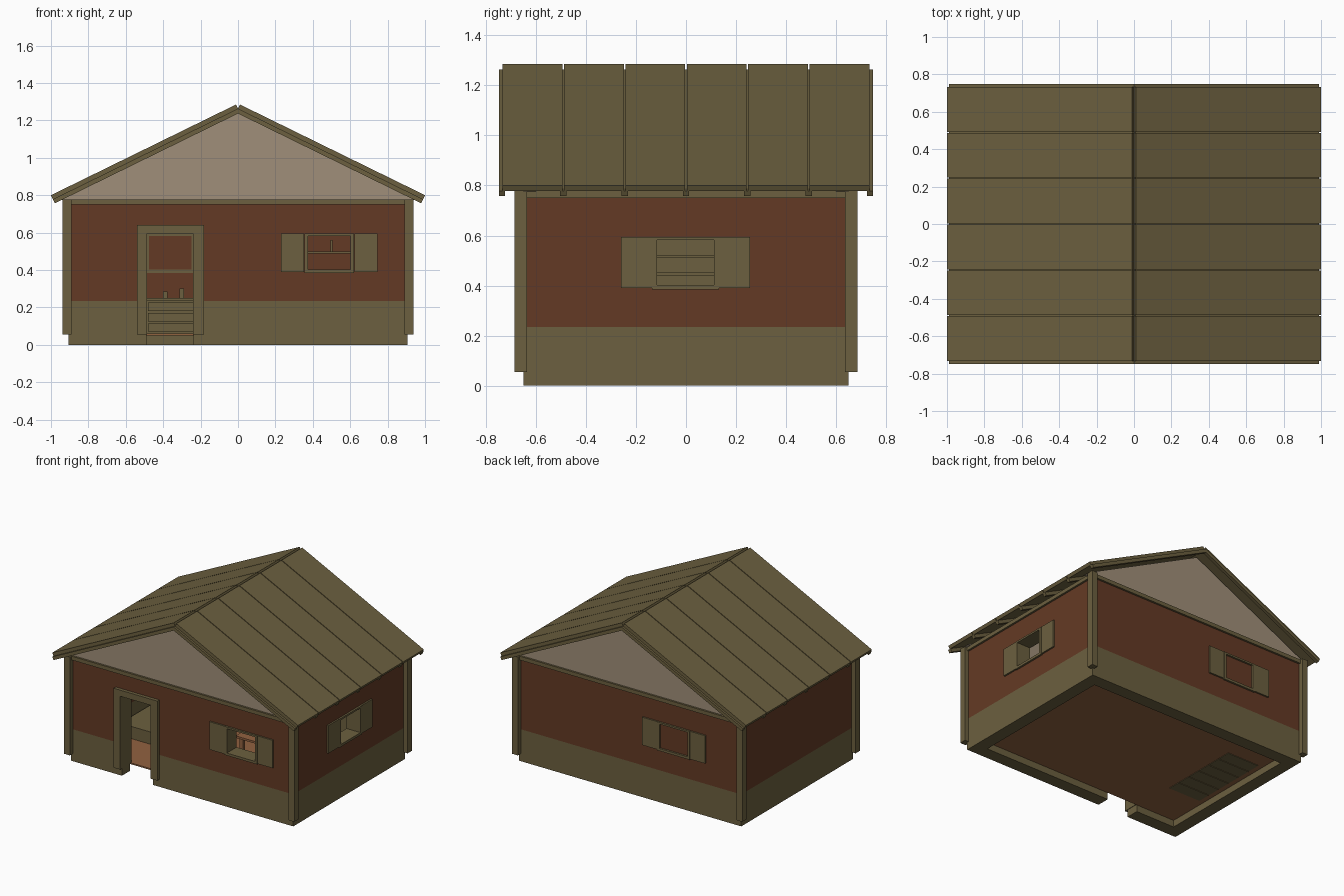
import bpy, bmesh, math
from mathutils import Matrix, Vector

cube = bpy.data.objects.get("Cube")
if cube:
    bpy.data.objects.remove(cube, do_unlink=True)


def material(name, rgb):
    m = bpy.data.materials.new(name)
    m.use_nodes = True
    m.diffuse_color = (*rgb, 1)
    m.node_tree.nodes["Principled BSDF"].inputs["Base Color"].default_value = (*rgb, 1)
    return m


OLIVE = material("olive wood", (0.150, 0.117, 0.050))
RED = material("red brown wall", (0.127, 0.042, 0.018))
BEIGE = material("beige plaster", (0.352, 0.275, 0.192))
FLOOR = material("warm floor wood", (0.284, 0.122, 0.051))


def finish(name, bm, mat):
    bmesh.ops.recalc_face_normals(bm, faces=bm.faces)
    me = bpy.data.meshes.new(name)
    bm.to_mesh(me)
    bm.free()
    me.materials.append(mat)
    ob = bpy.data.objects.new(name, me)
    bpy.context.collection.objects.link(ob)
    return ob


def box(name, x, y, z, mat=OLIVE, turn=0):
    """Box from (min, max) pairs, optionally turned about the vertical axis."""
    bm = bmesh.new()
    bmesh.ops.create_cube(bm, size=1)
    for v in bm.verts:
        v.co = Vector([p[0] if c < 0 else p[1] for c, p in zip(v.co, (x, y, z))])
    bm.transform(Matrix.Rotation(math.radians(turn), 4, 'Z'))
    return finish(name, bm, mat)


def prism(name, profile, y0, y1, mat=OLIVE):
    """Extrude an x-z profile along y."""
    bm = bmesh.new()
    face = bm.faces.new([bm.verts.new((x, y0, z)) for x, z in profile])
    new = bmesh.ops.extrude_face_region(bm, geom=[face])["geom"]
    verts = [g for g in new if isinstance(g, bmesh.types.BMVert)]
    bmesh.ops.translate(bm, verts=verts, vec=(0, y1 - y0, 0))
    return finish(name, bm, mat)


WX, WY, T = 0.905, 0.65, 0.095
PLINTH, WALL, FLOOR_Z = 0.235, 0.775, 0.055
WIN_Z = (0.385, 0.595)
DOOR = (-0.49, -0.237)

# (name, centre along wall, wall distance, turn)
WINDOWS = [("front", 0.488, WY, 0), ("side", -0.002, WX, 90), ("back", 0.362, WY, 180)]

# Wall bands with interior, door and window openings cut out
cutters = [box("cut_room", (-WX + T, WX - T), (-WY + T, WY - T), (-1, 2)),
           box("cut_door", DOOR, (-WY - 0.1, -WY + T + 0.1), (-0.1, 0.597))]
for n, u, d, turn in WINDOWS:
    cutters.append(box("cut_" + n, (u - 0.125, u + 0.125), (-d - 0.1, -d + T + 0.1),
                       (WIN_Z[0] + 0.008, WIN_Z[1] - 0.008), turn=turn))
for name, z, mat in (("plinth", (0, PLINTH), OLIVE), ("wall", (PLINTH, WALL), RED)):
    wall = box(name, (-WX, WX), (-WY, WY), z, mat)
    bpy.context.view_layer.objects.active = wall
    for c in cutters if name == "wall" else cutters[:2]:
        c.data.materials.clear()
        c.data.materials.append(mat)
        mod = wall.modifiers.new("opening", 'BOOLEAN')
        mod.operation, mod.solver, mod.object = 'DIFFERENCE', 'EXACT', c
        bpy.ops.object.modifier_apply(modifier=mod.name)
for c in cutters:
    bpy.data.objects.remove(c, do_unlink=True)

box("floor", (-WX + T, WX - T), (-WY + T, WY - T), (FLOOR_Z - 0.005, FLOOR_Z + 0.005), FLOOR)

# Corner posts and the beams along the wall tops
for sx in (-1, 1):
    for sy in (-1, 1):
        box("corner_post", sorted((sx * 0.89, sx * 0.937)), sorted((sy * 0.635, sy * 0.684)),
            (FLOOR_Z, WALL + 0.003))
for s in (-1, 1):
    box("gable_beam", (-0.89, 0.89), sorted((s * 0.63, s * 0.664)), (0.75, WALL + 0.003))
    box("eave_beam", sorted((s * 0.885, s * 0.919)), (-0.635, 0.635), (0.75, WALL + 0.003))

# Window frames, reaching through the wall, and open shutters
for n, u, d, turn in WINDOWS:
    depth = (-d - 0.014, -d + T + 0.004)
    lo, hi = WIN_Z
    for s in (-1, 1):
        box(n + "_window_jamb", sorted((u + s * 0.114, u + s * 0.133)), depth, WIN_Z, turn=turn)
        box(n + "_shutter", sorted((u + s * 0.134, u + s * 0.257)),
            (-d - 0.012, -d + 0.002), (lo + 0.005, hi), turn=turn)
    box(n + "_window_sill", (u - 0.114, u + 0.114), depth, (lo, lo + 0.018), turn=turn)
    box(n + "_window_head", (u - 0.114, u + 0.114), depth, (hi - 0.013, hi), turn=turn)

# Door surround
depth = (-WY - 0.025, -WY + T + 0.01)
box("door_jamb_right", (-0.54, DOOR[0] + 0.003), depth, (FLOOR_Z, 0.64))
box("door_jamb_left", (DOOR[1] - 0.003, -0.183), depth, (FLOOR_Z, 0.64))
box("door_head", DOOR, depth, (0.595, 0.64))

# Roof: six boards per slope over seven rafter pairs
RIDGE, SLOPE, STEP, THICK = 1.29, 0.49, 0.245, 0.024
ANG = math.atan(SLOPE)
SN, CS = math.sin(ANG), math.cos(ANG)


def under(x, t):
    """Point at depth t square to the roof surface below position x."""
    return (x - t * SN, RIDGE - SLOPE * x - t * CS)


board = [under(THICK * SN, 0), under(1, 0), under(1, THICK), under(THICK * SN, THICK)]
for side in (-1, 1):
    prof = [(side * x, z) for x, z in board]
    for i in range(6):
        y = (i - 3) * STEP
        prism("roof_board", prof, y + 0.003, y + STEP - 0.003)

half = [under(1, THICK), under(1, 2 * THICK)]
top, low = RIDGE - THICK / CS, RIDGE - 2 * THICK / CS
chevron = [(0, top), *half, (0, low)] + [(-x, z) for x, z in reversed(half)]
for i in range(7):
    y = (i - 3) * STEP
    prism("rafter_pair", chevron, y - 0.0125, y + 0.0125)

# Gable infill
foot = (low - WALL) / SLOPE
for s in (-1, 1):
    prism("gable", [(-foot, WALL), (foot, WALL), (0, low + 0.004)], s * WY, s * (WY - 0.05), BEIGE)

# Drawer cabinet under the back window
box("cabinet", (-0.56, -0.16), (0.39, 0.555), (0.06, 0.235))
box("cabinet_top", (-0.57, -0.15), (0.37, 0.555), (0.235, 0.25))
for i in range(3):
    z = 0.07 + i * 0.055
    box("drawer_front", (-0.48, -0.24), (0.381, 0.39), (z, z + 0.045))
for x, h in ((-0.39, 0.035), (-0.3, 0.05)):
    box("jar", (x - 0.012, x + 0.012), (0.44, 0.464), (0.25, 0.25 + h))

# Low slatted bed, whose slats show through the floor
box("bed_base", (-0.79, -0.52), (-0.24, 0.37), (0.06, 0.15))
for i in range(6):
    y = -0.24 + i * 0.103
    box("bed_slat", (-0.77, -0.51), (y, y + 0.095), (FLOOR_Z - 0.009, FLOOR_Z - 0.004))

# Shelf unit on the right wall and a wall shelf at the back
box("shelf_back", (-0.812, -0.80), (-0.3, 0.3), (0.3, 0.7))
for z in (0.37, 0.44, 0.51, 0.62):
    box("shelf_board", (-0.80, -0.70), (-0.3, 0.3), (z, z + 0.012))
box("wall_shelf", (0.25, 0.75), (0.46, 0.555), (0.488, 0.498))
box("shelf_bracket", (0.495, 0.505), (0.47, 0.555), (0.498, 0.56))

# Table
box("table_top", (0.12, 0.62), (-0.2, 0.2), (0.27, 0.285), FLOOR)
for x in (0.14, 0.58):
    for y in (-0.18, 0.16):
        box("table_leg", (x, x + 0.025), (y, y + 0.025), (FLOOR_Z, 0.27), FLOOR)
